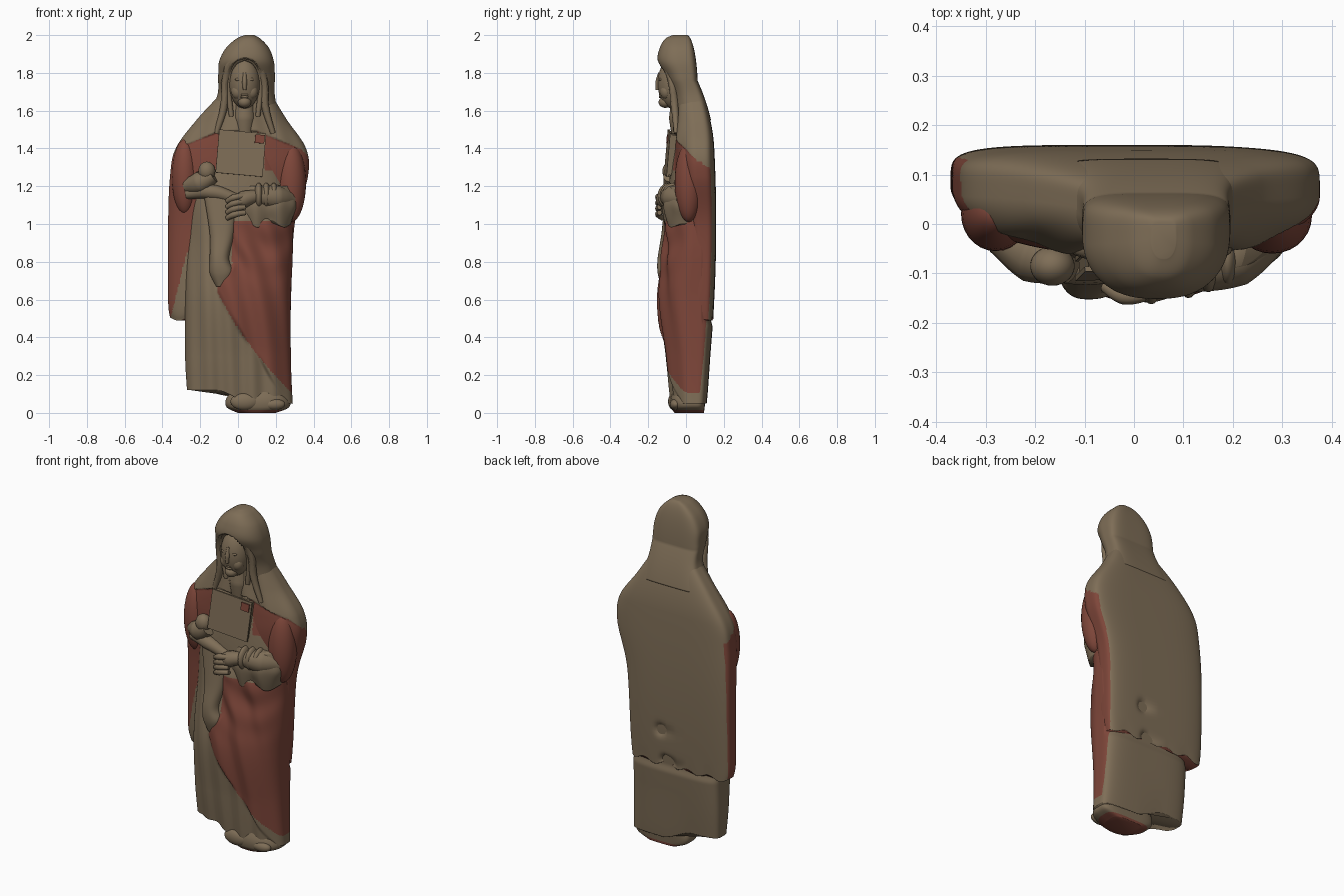
import bpy, bmesh, math
from math import sin, cos, exp, pi, sqrt

if "Cube" in bpy.data.objects:
    bpy.data.objects.remove(bpy.data.objects["Cube"], do_unlink=True)


def material(name, red, green, blue):
    mat = bpy.data.materials.new(name)
    mat.use_nodes = True
    mat.diffuse_color = (red, green, blue, 1)
    mat.node_tree.nodes["Principled BSDF"].inputs["Base Color"].default_value = mat.diffuse_color
    return mat


BROWN = material("aged wood brown", .21, .155, .095)
RED = material("faded red paint", .21, .062, .042)


def blend(start, end, value):
    t = min(1, max(0, (value - start) / (end - start)))
    return t * t * (3 - 2 * t)


def back_depth(z):
    """Flat carved back that tapers at the foot, draws in at the neck and rounds over the head."""
    body = .16 - .065 * (z - 1) ** 2 - .5 * max(0, z - 1.4) ** 2
    dome = .06 * sqrt(max(0, 1 - ((z - 1.7) / .3) ** 2))
    return max(body, dome)


def catmull(rows, index, t):
    near = [rows[min(max(index + k, 0), len(rows) - 1)] for k in (-1, 0, 1, 2)]
    return [b + t / 2 * (c - a + t * (2 * a - 5 * b + 4 * c - d + t * (3 * (b - c) + d - a)))
            for a, b, c, d in zip(*near)]


def power(value, exponent):
    return math.copysign(abs(value) ** exponent, value)


def no_warp(x, y, z, front):
    return x, y, z


def all_brown(x, y, z):
    return False


def loft(name, rows, warp=no_warp, is_red=all_brown, back_at=back_depth, columns=120, steps=12):
    """Stack flat-backed sections; each row gives height, right edge, left edge and front."""
    levels = [catmull(rows, i, k / steps) for i in range(len(rows) - 1) for k in range(steps)]
    levels.append(rows[-1])
    bm = bmesh.new()
    rings = []
    for z, right, left, front in levels:
        ring = []
        back = back_at(z)
        middle = back - .45 * (back - front)
        for j in range(columns):
            angle = 2 * pi * j / columns
            across, along = cos(angle), sin(angle)
            x = (right + left) / 2 + (left - right) / 2 * power(across, .8 if along < 0 else .5)
            if along < 0:
                y = middle + (middle - front) * along
            else:
                y = middle + (back - middle) * along ** .35
            ring.append(bm.verts.new(warp(x, y, z, max(0, -along))))
        rings.append(ring)
    for low, high in zip(rings, rings[1:]):
        for j in range(columns):
            k = (j + 1) % columns
            bm.faces.new((low[j], low[k], high[k], high[j]))
    bm.faces.new(rings[0][::-1])
    bm.faces.new(rings[-1])
    for face in bm.faces:
        face.smooth = True
        face.material_index = int(is_red(*face.calc_center_median()))
    mesh = bpy.data.meshes.new(name)
    bm.to_mesh(mesh)
    bm.free()
    mesh.materials.append(BROWN)
    mesh.materials.append(RED)
    bpy.context.collection.objects.link(bpy.data.objects.new(name, mesh))


def tube(name, radius, *points):
    """Limb, roll or edge of cloth that thins a little at its ends."""
    curve = bpy.data.curves.new(name, "CURVE")
    curve.dimensions = "3D"
    curve.bevel_depth, curve.bevel_resolution, curve.use_fill_caps = radius, 4, True
    spline = curve.splines.new("BEZIER")
    spline.bezier_points.add(len(points) - 1)
    for knot, point in zip(spline.bezier_points, points):
        knot.co = point
        knot.radius = .7 if point in (points[0], points[-1]) else 1
        knot.handle_left_type = knot.handle_right_type = "AUTO"
    curve.materials.append(BROWN)
    limb = bpy.data.objects.new(name, curve)
    bpy.context.collection.objects.link(limb)
    bpy.ops.object.select_all(action="DESELECT")
    limb.select_set(True)
    bpy.context.view_layer.objects.active = limb
    bpy.ops.object.convert(target="MESH")
    bpy.ops.object.shade_smooth_by_angle()


def ball(name, centre, size, mat=BROWN):
    bpy.ops.mesh.primitive_uv_sphere_add(segments=28, ring_count=18, location=centre)
    blob = bpy.context.object
    blob.name, blob.scale = name, size
    blob.data.materials.append(mat)
    bpy.ops.object.shade_smooth()


def is_veil(x, y, z):
    return z > 1.49 - .4 * max(0, abs(x) - .1) - .7 * max(y, 0)


# Gown with the red mantle lying over its left side and under the veil
def mantle_edge(z):
    if z < .65:
        return .29 - .9 * (z - .1) + .5 * (z - .1) * (z - .31)
    return -.11 + .08 * blend(.65, .8, z)


def is_gown_red(x, y, z):
    if y > back_depth(z) - .035:
        return False
    lower = z < 1.02 and x > mantle_edge(z)
    return lower or 1.28 < z and abs(x - .015) > .125 and not is_veil(x, y, z)


def gown_folds(x, y, z, front):
    cover = blend(-.01, .015, x - mantle_edge(z)) * blend(1.1, 1, z)
    swag = sin(34 * (z - 4 * (x - .17) ** 2)) * blend(.6, .9, z)
    y -= front * cover * (.014 + .01 * sin(42 * (x + .18 * z * z)) + .006 * swag)
    y += front * (1 - cover) * .008 * sin(55 * x + 2 * z) * blend(1.2, .9, z)
    y -= .012 * blend(.08, .1, y) * blend(.45, .5, z)
    z -= .07 * blend(-.12, .08, x) * blend(.35, .12, z)
    return x, y, z


loft("gown", [(.12, -.27, .29, -.075), (.3, -.28, .28, -.1), (.6, -.28, .28, -.13),
              (.9, -.27, .29, -.1), (1.2, -.24, .27, -.09), (1.5, -.1, .18, -.06)],
     gown_folds, is_gown_red, columns=280, steps=36)


# Cloak with a flat back, red sides and the veil over its shoulders
def is_cloak_red(x, y, z):
    lining = z < .85 and -.27 - .25 * (.85 - z) < x < -.2
    return y < back_depth(z) - .025 and not lining and not is_veil(x, y, z)


def cloak_shape(x, y, z, front):
    if is_veil(x, y, z):
        y += front * (.006 * sin(50 * abs(x - .04) + 14 * z) - .012)
    elif y > .1:
        for pit_x, pit_z in ((.03, .52), (.06, .7)):
            y -= .035 * exp(-((x - pit_x) ** 2 + (z - pit_z) ** 2) / .0008)
    return x, y, z + .012 * sin(45 * x) * blend(.6, .5, z)


loft("cloak", [(.5, -.36, .27, 0), (.6, -.37, .28, -.02), (1, -.37, .3, -.03),
               (1.25, -.36, .37, -.06), (1.4, -.33, .36, -.06), (1.55, -.22, .26, -.05),
               (1.68, -.1, .18, -.04)],
     cloak_shape, is_cloak_red, columns=180, steps=24)


# Hood with a hollow for the face
MID = .035


def hood_hollow(x, y, z, front):
    if front and ((x - MID) / .09) ** 2 + abs((z - 1.71) / .165) ** 3 < 1:
        y = max(y, -.02)
    return x, y, z


def hood_back(z):
    return back_depth(z) + .003


loft("hood", [(1.55, -.17, .22, -.055), (1.68, -.11, .195, -.07), (1.78, -.105, .195, -.11),
              (1.86, -.1, .19, -.15), (1.93, -.065, .165, -.14), (1.98, -.01, .12, -.11),
              (2, .035, .085, -.07)],
     hood_hollow, back_at=hood_back)

# Face and neck, with the paired features on either side of the centre line
ball("face", (MID, -.068, 1.745), (.082, .082, .135))
ball("chin", (MID, -.11, 1.645), (.035, .035, .03))
tube("neck", .06, (MID, -.03, 1.44), (MID, -.03, 1.56), (MID, -.03, 1.7))
tube("nose", .013, (MID, -.138, 1.8), (MID, -.149, 1.75), (MID, -.152, 1.71))
for name, z in (("upper_lip", 1.685), ("lower_lip", 1.673)):
    ball(name, (MID, -.135, z), (.022, .009, .007))
for side, tag in ((1, "left_"), (-1, "right_")):
    def beside(offset, y, z):
        return MID + side * offset, y, z

    ball(tag + "eye", beside(.032, -.133, 1.765), (.018, .011, .009))
    ball(tag + "cheek", beside(.036, -.105, 1.7), (.034, .032, .04))
    tube(tag + "hair", .018, beside(0, -.12, 1.88), beside(.06, -.1, 1.85),
         beside(.085, -.07, 1.74), beside(.07, -.06, 1.57))
    tube(tag + "hood_edge", .02, beside(0, -.135, 1.89), beside(.06, -.12, 1.87),
         beside(.1, -.08, 1.77), beside(.11, -.06, 1.62), beside(.15, -.05, 1.48))

# Red sleeves of the upper arms
ball("left_upper_arm", (.28, .015, 1.22), (.08, .075, .21), RED)
ball("right_upper_arm", (-.28, .02, 1.25), (.07, .075, .2), RED)


# Scarf hem at the waist and the flap hanging from the right arm
def scarf_waves(x, y, z, front):
    return x, y + .008 * front * sin(50 * x), z + .018 * sin(45 * x) * blend(1.1, 1, z)


loft("waist_scarf", [(1, -.03, .28, -.1), (1.1, -.06, .31, -.12), (1.2, -.06, .29, -.09)],
     scarf_waves, back_at=lambda z: .05)
loft("hanging_flap", [(.67, -.12, -.06, -.13), (.74, -.15, -.02, -.15), (.82, -.15, -.045, -.15),
                      (.95, -.15, -.02, -.13), (1.15, -.18, 0, -.11)], back_at=lambda z: -.05)

# Sleeves and hands
tube("left_forearm", .068, (.28, -.01, 1.13), (.2, -.06, 1.14), (.09, -.095, 1.15))
for i in range(3):
    ball(f"left_cuff_{i}", (.11 + .04 * i, .012 * i - .09, 1.15), (.025, .06, .068))
tube("left_hand", .045, (.11, -.1, 1.15), (.03, -.115, 1.13), (-.03, -.11, 1.1))
for i in range(4):
    z = 1.15 - .03 * i
    tube(f"left_finger_{i}", .018, (.04, -.14, z), (-.02, -.145, z - .01), (-.06, -.125, z - .03))
tube("right_sleeve", .06, (-.27, -.02, 1.2), (-.2, -.06, 1.22), (-.13, -.08, 1.26))
ball("right_hand", (-.165, -.085, 1.28), (.045, .04, .05))
tube("right_scarf_roll", .04, (-.27, -.03, 1.16), (-.14, -.08, 1.17), (0, -.09, 1.13))


# Book with cover boards, a page block and a painted corner
def board(name, centre, size, mat):
    bpy.ops.mesh.primitive_cube_add(size=1, location=centre, rotation=(-.08, .09, .05))
    block = bpy.context.object
    block.name, block.scale = "book_" + name, size
    block.data.materials.append(mat)


board("front_cover", (.015, -.095, 1.375), (.25, .01, .23), BROWN)
board("pages", (.015, -.075, 1.375), (.235, .036, .215), BROWN)
board("back_cover", (.015, -.055, 1.375), (.25, .01, .23), BROWN)
board("painted_corner", (.115, -.098, 1.45), (.05, .007, .045), RED)


# Base with traces of paint underneath, and shoe tips
def is_underside(x, y, z):
    return z < .015


loft("base", [(0, 0, .2, -.06), (.03, -.06, .27, -.08), (.08, -.06, .27, -.08), (.15, 0, .22, -.05)],
     is_red=is_underside)
ball("right_shoe", (MID, -.065, .06), (.075, .03, .045))
ball("left_shoe", (.19, -.055, .045), (.06, .03, .03))
